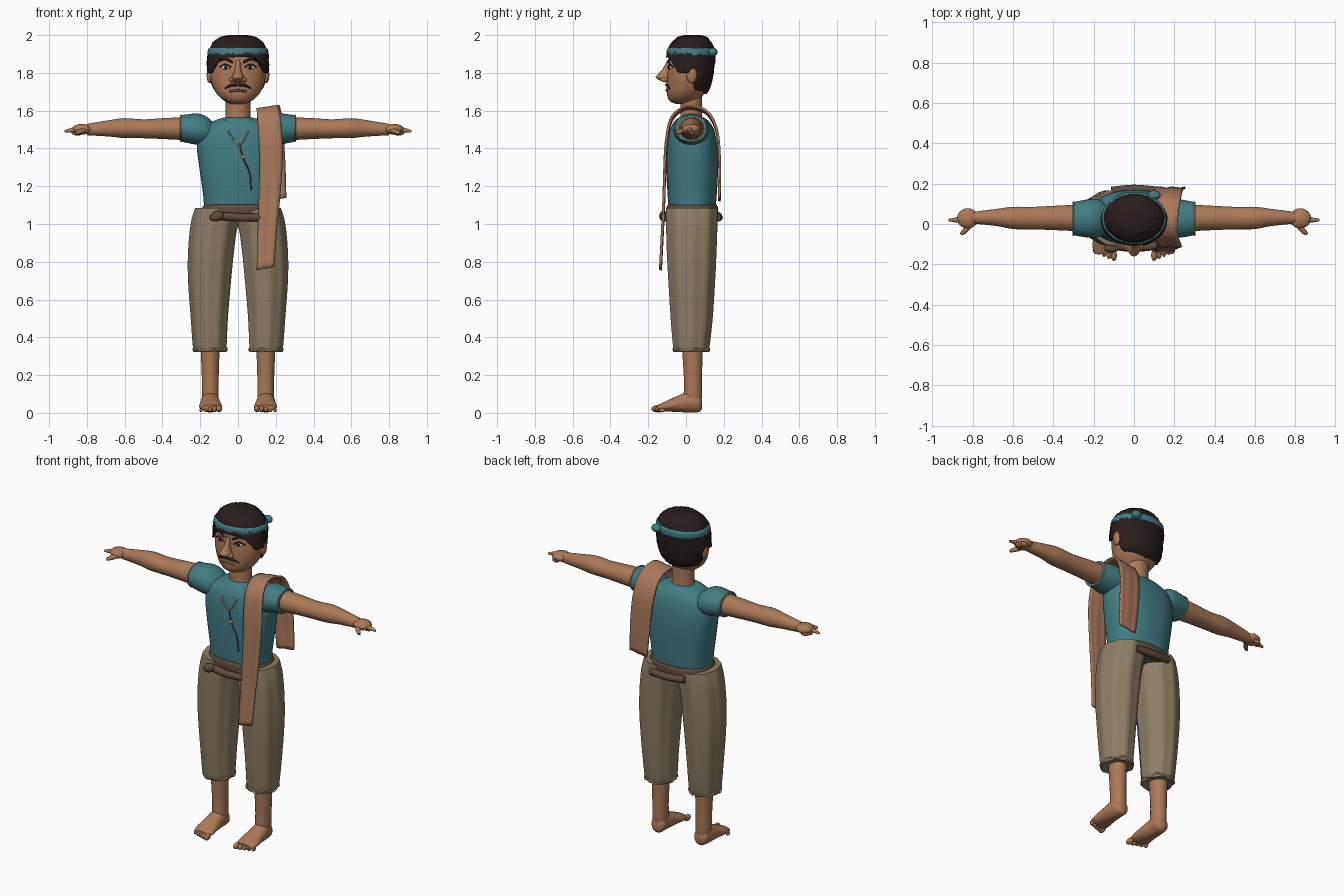
import bpy, bmesh, math, random
from mathutils import Matrix, Vector

random.seed(4)
if "Cube" in bpy.data.objects:
    bpy.data.objects.remove(bpy.data.objects["Cube"])


def material(name, r, g, b):
    m = bpy.data.materials.new(name)
    m.use_nodes = True
    m.diffuse_color = (r, g, b, 1)
    bsdf = m.node_tree.nodes["Principled BSDF"]
    bsdf.inputs["Base Color"].default_value = (r, g, b, 1)
    bsdf.inputs["Roughness"].default_value = 0.8
    return m


SKIN = material("brown skin", .41, .19, .095)
TEAL = material("teal cloth", .055, .205, .225)
KHAKI = material("khaki cloth", .265, .21, .13)
SHAWL = material("tan shawl cloth", .40, .19, .105)
BROWN = material("dark brown belt", .115, .068, .048)
HAIR = material("black brown hair", .022, .013, .012)
WHITE = material("eye white", .55, .55, .5)
TRIM = material("cream trim", .42, .33, .21)
LIP = material("dark lip", .2, .07, .045)


def finish(name, bm, mat, angle=50):
    bmesh.ops.recalc_face_normals(bm, faces=bm.faces)
    me = bpy.data.meshes.new(name)
    bm.to_mesh(me)
    bm.free()
    me.materials.append(mat)
    me.shade_smooth()
    me.set_sharp_from_angle(angle=math.radians(angle))
    ob = bpy.data.objects.new(name, me)
    bpy.context.collection.objects.link(ob)
    return ob


def spline(rows, t):
    """Smooth value through the rows at t, where t counts rows."""
    last = len(rows) - 1
    i = min(int(t), last - 1)
    u = t - i
    p = [rows[min(max(i + k, 0), last)] for k in (-1, 0, 1, 2)]
    return [b + .5 * u * (c - a + u * (2*a - 5*b + 4*c - d + u * (3*(b - c) + d - a)))
            for a, b, c, d in zip(*p)]


def resample(rows, k=4):
    n = (len(rows) - 1) * k
    return [spline(rows, i / k) for i in range(n + 1)]


def skin_rings(bm, rings, cap=True):
    vs = [[bm.verts.new(co) for co in ring] for ring in rings]
    n = len(vs[0])
    for a, b in zip(vs, vs[1:]):
        for i in range(n):
            bm.faces.new((a[i], a[(i+1) % n], b[(i+1) % n], b[i]))
    if cap:
        bm.faces.new(vs[0])
        bm.faces.new(vs[-1])


def power(v, e):
    return math.copysign(abs(v) ** e, v)


def loft(name, rows, mat, axis="z", side=1, n=32, e=1, pleat=0, k=4, shape=None):
    """Rows are (position on axis, low a, high a, low b, high b)."""
    bm, rings = bmesh.new(), []
    for t, a0, a1, b0, b1 in resample(rows, k):
        ring = []
        for i in range(n):
            w = 2 * math.pi * i / n
            f = 1 + pleat * math.cos(9 * w)
            a = (a0 + a1) / 2 + (a1 - a0) / 2 * power(math.cos(w), e) * f
            b = (b0 + b1) / 2 + (b1 - b0) / 2 * power(math.sin(w), e) * f
            co = Vector({"z": (a, b, t), "x": (t, a, b), "y": (a, t, b)}[axis])
            if shape:
                shape(co)
            co.x *= side
            ring.append(co)
        rings.append(ring)
    skin_rings(bm, rings)
    return finish(name, bm, mat)


def ball(name, loc, size, mat, rot=None, n=20):
    bm = bmesh.new()
    m = Matrix.Translation(loc) @ (rot or Matrix()) @ Matrix.Diagonal((*size, 1))
    bmesh.ops.create_uvsphere(bm, u_segments=n, v_segments=n // 2, radius=1, matrix=m)
    return finish(name, bm, mat)


def tube(name, pts, r, mat, closed=False, radii=None):
    cu = bpy.data.curves.new(name, "CURVE")
    cu.dimensions = "3D"
    cu.bevel_depth, cu.bevel_resolution, cu.use_fill_caps = r, 2, True
    sp = cu.splines.new("POLY")
    pts = pts if closed else resample(pts)
    sp.points.add(len(pts) - 1)
    for i, (p, co) in enumerate(zip(sp.points, pts)):
        p.co = (*co, 1)
        if radii:
            p.radius = spline([(v,) for v in radii], i * (len(radii) - 1) / (len(pts) - 1))[0]
    sp.use_cyclic_u = closed
    sp.use_smooth = True
    cu.materials.append(mat)
    ob = bpy.data.objects.new(name, cu)
    bpy.context.collection.objects.link(ob)


def at_height(rows, z):
    i = max(j for j in range(len(rows) - 1) if rows[j][0] <= z or j == 0)
    f = min(max((z - rows[i][0]) / (rows[i+1][0] - rows[i][0]), 0), 1)
    return spline(rows, i + f)


def front(rows, x, z, e=1, out=.002):
    """Point on the front of a loft."""
    _, a0, a1, b0, b1 = at_height(rows, z)
    c = min(abs(2 * x / (a1 - a0)) ** (1 / e), 1)
    return (x, (b0 + b1) / 2 - (b1 - b0) / 2 * (1 - c * c) ** (e / 2) - out, z)


# Head
head = [(z, -w, w, y0, y1) for z, w, y0, y1 in (
    (1.635, .035, -.05, .03), (1.65, .07, -.085, .06), (1.68, .105, -.1, .09),
    (1.72, .13, -.102, .115), (1.78, .147, -.1, .13), (1.84, .15, -.095, .138),
    (1.9, .146, -.09, .142), (1.95, .122, -.068, .125), (1.98, .08, -.03, .095),
    (1.992, .015, .02, .045))]
loft("head", head, SKIN)
loft("neck", [(1.5, -.075, .075, -.04, .1), (1.57, -.066, .066, -.03, .085),
              (1.7, -.066, .066, -.03, .085)], SKIN)

# Hair: cap from crown down to a hairline that falls behind the ears
HAIRLINE = ((0, 1.885), (.6, 1.88), (1.1, 1.8), (1.65, 1.8), (1.95, 1.71), (3.15, 1.69))


def hairline(s):
    for (a, za), (b, zb) in zip(HAIRLINE, HAIRLINE[1:]):
        if s <= b:
            return za + (zb - za) * (s - a) / (b - a)


bm, rings = bmesh.new(), []
for j in range(23):
    ring = []
    for i in range(72):
        w = 2 * math.pi * i / 72
        s = abs(math.pi - w)
        u = min(j / 20, 1)
        z = 1.99 + (hairline(s) - 1.99) * u ** 1.5
        _, a0, a1, b0, b1 = at_height(head, z)
        grow = (.013 if j < 21 else -.01) + random.uniform(-.003, .003)
        ring.append((math.sin(w) * (a1 + grow), (b0 + b1) / 2 + math.cos(w) * ((b1 - b0) / 2 + grow),
                     min(z + .012 * (1 - u) + random.uniform(-.002, .002), 2)))
    rings.append(ring)
skin_rings(bm, rings)
finish("hair", bm, HAIR, 80)

# Headband with a knot behind
band = [(1.885, .150), (1.895, .160), (1.925, .158), (1.935, .140)]
loft("headband", [(z, -w, w, .026 - w * .8, .026 + w * .83) for z, w in band], TEAL, n=48)
ball("headband_knot", (.1, .142, 1.91), (.032, .025, .023), TEAL)

# Face
loft("nose", [(z, -w, w, y, -.07) for z, w, y in (
    (1.75, .018, -.11), (1.758, .032, -.135), (1.775, .033, -.16),
    (1.79, .026, -.152), (1.82, .016, -.125), (1.865, .012, -.1))], SKIN, n=20)
tube("lips", [front(head, x, z) for x, z in ((-.045, 1.702), (0, 1.708), (.045, 1.702))], .006, LIP)
for side, label in ((1, "left"), (-1, "right")):
    turn = Matrix.Rotation(side * .38, 4, "Z")
    ball(label + "_eye", front(head, side * .066, 1.83, out=-.003), (.028, .008, .013), WHITE, turn)
    ball(label + "_iris", front(head, side * .064, 1.83, out=.002), (.011, .006, .011), HAIR, turn)
    tube(label + "_eyelid", [front(head, side * x, z) for x, z in
                             ((.036, 1.828), (.065, 1.845), (.097, 1.83))], .004, HAIR)
    tube(label + "_brow", [front(head, side * x, z) for x, z in
                           ((.028, 1.856), (.07, 1.874), (.108, 1.858))], .006, HAIR, radii=(1, 1.1, .4))
    tube(label + "_moustache", [front(head, side * x, z) for x, z in
                                ((.004, 1.736), (.035, 1.735), (.07, 1.718))], .008, HAIR, radii=(.9, 1, .4))
    ball(label + "_nostril", (side * .03, -.115, 1.764), (.016, .02, .013), SKIN)
    ball(label + "_ear", (side * .15, .03, 1.79), (.016, .028, .045), SKIN)

# Shirt body, neck cord and button placket
torso = [(z, -w, w, y0, y1) for z, w, y0, y1 in (
    (1.02, .16, -.075, .14), (1.08, .178, -.09, .155), (1.16, .185, -.098, .163),
    (1.3, .205, -.103, .17), (1.42, .218, -.098, .165), (1.5, .195, -.085, .148),
    (1.545, .13, -.06, .12), (1.565, .07, -.035, .09))]
loft("shirt_body", torso, TEAL, n=48, e=.85)
tube("neck_cord", [front(torso, x, z, .85) for x, z in (
    (-.065, 1.55), (-.045, 1.48), (.01, 1.42), (.05, 1.48), (.07, 1.55))], .004, TRIM)
tube("shirt_placket", [front(torso, x, z, .85) for x, z in (
    (.01, 1.42), (.027, 1.35), (.062, 1.27), (.07, 1.18))], .004, BROWN)
ball("shirt_button", front(torso, .027, 1.355, .85), (.011, .006, .009), TRIM)


# Trouser tops dip towards the middle
def dip(co):
    if co.z > .95:
        co.z -= max(0, .11 - co.x) * .65 * (co.z - .95) / .13


trouser = [(.325, .07, .225, -.055, .112), (.34, .06, .236, -.066, .122), (.5, .052, .248, -.08, .14),
           (.7, .035, .262, -.092, .153), (.85, .02, .262, -.1, .16), (1, .002, .248, -.104, .165),
           (1.085, -.005, .225, -.104, .165)]
shin = [(.04, .103, .187, -.01, .08), (.1, .102, .19, -.012, .085), (.2, .102, .192, -.012, .085),
        (.4, .095, .2, -.025, .09)]
foot = [(.085, .13, .16, .025, .06), (.07, .105, .185, .005, .095), (.02, .1, .195, .002, .112),
        (-.05, .092, .2, .005, .088), (-.11, .085, .206, .008, .06), (-.15, .095, .195, .012, .042)]
sleeve = [(.12, -.03, .09, 1.43, 1.53), (.17, -.062, .12, 1.42, 1.57), (.22, -.068, .123, 1.42, 1.585),
          (.305, -.055, .108, 1.437, 1.575)]
arm = [(.26, -.037, .097, 1.443, 1.567), (.4, -.03, .09, 1.45, 1.56), (.5, -.027, .085, 1.454, 1.554),
       (.6, -.025, .085, 1.455, 1.56), (.68, -.01, .075, 1.463, 1.55), (.8, .002, .06, 1.47, 1.53)]

for side, label in ((1, "left"), (-1, "right")):
    # Trouser leg with wavy trimmed hem
    loft(label + "_trouser_leg", trouser, KHAKI, side=side, n=72, pleat=.022, shape=dip)
    hem = [(side * (.148 + .088 * math.cos(w)), .028 + .095 * math.sin(w), .335 + .007 * math.sin(6 * w))
           for w in (2 * math.pi * i / 72 for i in range(72))]
    tube(label + "_trouser_hem", hem, .005, TRIM, closed=True)

    # Shin, foot and toes
    loft(label + "_shin", shin, SKIN, side=side)
    loft(label + "_foot", foot, SKIN, axis="y", side=side)
    for i in range(5):
        r = .019 - .002 * i
        ball(f"{label}_toe_{i + 1}", (side * (.1 + .024 * i), -.155 + .007 * i, r + .003),
             (r * .8, r * 1.5, r), SKIN, n=12)

    # Sleeve with trimmed cuff, arm and hand
    loft(label + "_sleeve", sleeve, TEAL, axis="x", side=side)
    cuff = [(side * .302, .0265 + .082 * math.cos(w), 1.506 + .069 * math.sin(w))
            for w in (2 * math.pi * i / 40 for i in range(40))]
    tube(label + "_cuff", cuff, .004, TRIM, closed=True)
    loft(label + "_arm", arm, SKIN, axis="x", side=side)
    ball(label + "_palm", (side * .825, .028, 1.502), (.053, .05, .028), SKIN)
    tube(label + "_index_finger", [(side * x, .02, z) for x, z in
                                   ((.84, 1.5), (.88, 1.497), (.918, 1.49))], .014, SKIN, radii=(1.1, .9, .45))
    tube(label + "_thumb", [(side * .815, -.005, 1.495), (side * .84, -.035, 1.487),
                            (side * .858, -.05, 1.48)], .013, SKIN, radii=(1.1, 1, .6))
    for i in range(3):
        ball(f"{label}_curled_finger_{i + 1}", (side * (.858 - .008 * i), .03 + .014 * i, 1.483),
             (.024, .011, .014), SKIN, n=12)

# Belt with rolled cloth front and back, and a knot
loft("belt", [(z, -w, w, .033 - w * .72, .033 + w * .72) for z, w in (
    (1.02, .172), (1.035, .187), (1.085, .189), (1.102, .178))], BROWN, n=48, e=.85)
for label, y, bow in (("front", -.105, -.012), ("back", .163, .01)):
    tube(label + "_belt_roll", [(-.11, y, 1.045), (0, y + bow, 1.035), (.12, y, 1.035)], .022, BROWN)
ball("belt_knot", (-.112, -.122, 1.042), (.04, .02, .026), BROWN, Matrix.Rotation(-.3, 4, "Y"))

# Shawl strip over the left shoulder: rows are (y, z, inner x, outer x)
drape = [(-.135, .755, .1, .19), (-.125, .95, .105, .205), (-.118, 1.1, .11, .22), (-.112, 1.3, .115, .235),
         (-.105, 1.42, .112, .235), (-.08, 1.54, .105, .225), (-.02, 1.6, .1, .215), (.05, 1.605, .1, .22),
         (.12, 1.57, .1, .23), (.165, 1.47, .105, .24), (.178, 1.3, .12, .25), (.176, 1.12, .14, .255)]
bm, prev = bmesh.new(), None
for y, z, x0, x1 in resample(drape, 5):
    row = [bm.verts.new((x0 + (x1 - x0) * i / 6, y + .003 * math.cos(i * 2), z + .003 * i)) for i in range(7)]
    if prev:
        for i in range(6):
            bm.faces.new((prev[i], prev[i+1], row[i+1], row[i]))
    prev = row
shawl = finish("shawl", bm, SHAWL)
mod = shawl.modifiers.new("thickness", "SOLIDIFY")
mod.thickness, mod.offset = .01, 0
